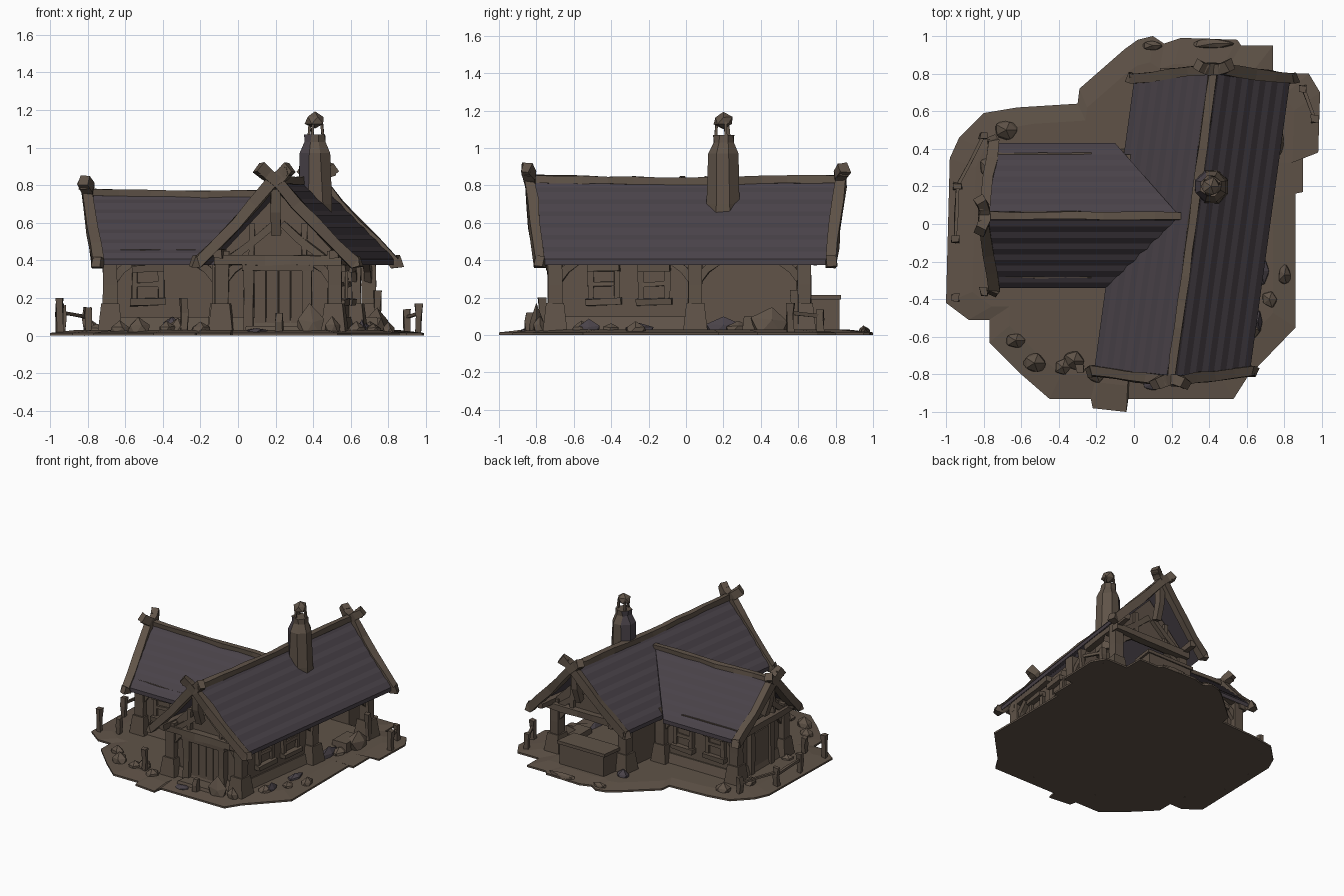
import bpy, bmesh, math, random
from mathutils import Vector

if "Cube" in bpy.data.objects:
    bpy.data.objects.remove(bpy.data.objects["Cube"])

random.seed(4)
R = random.uniform


def material(name, rgb):
    m = bpy.data.materials.new(name)
    m.diffuse_color = (*rgb, 1)
    m.use_nodes = True
    m.node_tree.nodes["Principled BSDF"].inputs["Base Color"].default_value = m.diffuse_color
    return m


BROWN = material("weathered_brown", (0.115, 0.086, 0.064))
SLATE = material("purple_slate", (0.067, 0.055, 0.066))
parts = {}


def part(name):
    return parts.setdefault(name, bmesh.new())


def loft(name, rings):
    bm = part(name)
    vs = [[bm.verts.new(p) for p in r] for r in rings]
    n = len(vs[0])
    for a, b in zip(vs, vs[1:]):
        for i in range(n):
            bm.faces.new((a[i], a[(i + 1) % n], b[(i + 1) % n], b[i]))
    bm.faces.new(vs[0][::-1])
    bm.faces.new(vs[-1])


# House frames: u across the gable, v along the ridge
def hall(u, v, z):
    return Vector((0.31 + 0.1375 * v + u, v, z))


def wing(u, v, z):
    return Vector((v, 0.045 + u, z))


def world(u, v, z):
    return Vector((u, v, z))


def box(name, f, u0, u1, v0, v1, z0, z1, t=0.0):
    def ring(z, k):
        return [f(u0 + k, v0 + k, z), f(u1 - k, v0 + k, z), f(u1 - k, v1 - k, z), f(u0 + k, v1 - k, z)]
    loft(name, [ring(z0, 0), ring(z1, t)])


def beam(name, pts, w, h=None, jit=0.004):
    """Rough hewn timber swept along a path."""
    h = h or w
    pts = [Vector(p) for p in pts]
    path = [pts[0]]
    for a, b in zip(pts, pts[1:]):
        n = max(1, int((b - a).length / 0.13))
        path += [a.lerp(b, (i + 1) / n) for i in range(n)]
    rings = []
    for i, p in enumerate(path):
        d = (path[min(i + 1, len(path) - 1)] - path[max(i - 1, 0)]).normalized()
        up = Vector((0, 0, 1)) if abs(d.z) < 0.9 else Vector((0, 1, 0))
        s = d.cross(up).normalized()
        t = s.cross(d)
        rings.append([p + s * (a * w / 2 + R(-jit, jit)) + t * (b * h / 2 + R(-jit, jit))
                      for a, b in ((-1, -1), (1, -1), (1, 1), (-1, 1))])
    loft(name, rings)


def rock(name, x, y, z, rx, ry, rz):
    bm = part(name)
    for v in bmesh.ops.create_icosphere(bm, subdivisions=1, radius=1)["verts"]:
        k = R(0.8, 1.12)
        v.co = (x + v.co.x * rx * k, y + v.co.y * ry * k, max(0.005, z + v.co.z * rz * k))


# Ribbed roof slopes; end(t) gives the v limits from ridge (0) to eave (1)
def roof(name, f, hw, zr, ze, ends):
    for s in (-1, 1):
        def ring(k):
            top = [(i / 13, 0.004 * (-1) ** i) for i in range(14)]
            low = [(t, -0.035) for t in (1, 0)]
            return [f(s * hw * t, ends(t)[k], zr + (ze - zr) * t + o) for t, o in top + low]
        loft(name, [ring(0), ring(1)])


roof("hall_roof", hall, 0.415, 0.825, 0.41, lambda t: (-0.81 + 0.04 * t, 0.81 - 0.05 * t))
roof("wing_roof", wing, 0.385, 0.755, 0.41, lambda t: (-0.77 + 0.01 * t, 0.24 - 0.34 * t))
beam("ridge_beams", [hall(0, -0.83, 0.835), hall(0, 0, 0.822), hall(0, 0.82, 0.835)], 0.045, 0.04)
beam("ridge_beams", [wing(0, -0.8, 0.765), wing(0, -0.3, 0.75), wing(0, 0.25, 0.755)], 0.04, 0.035)


# Gable: crossed barge boards with horns, tie beam, king post and braces
def gable(f, v, out, hw, zr, ze, wall):
    top = v + out * 0.025
    for s in (-1, 1):
        beam("barge_boards", [f(-s * 0.085, top + out * 0.02, zr + 0.075), f(-s * 0.04, top, zr + 0.035),
                              f(s * 0.02, top, zr - 0.01), f(s * hw * 0.5, v, (zr + ze) / 2 - 0.015),
                              f(s * hw, v - out * 0.03, ze - 0.01), f(s * (hw + 0.025), v - out * 0.02, ze)],
             0.055, 0.06, 0.006)
        beam("horn_tips", [f(-s * 0.04, top, zr + 0.045), f(-s * 0.08, top + out * 0.02, zr + 0.055)], 0.05, 0.05)
        beam("gable_braces", [f(s * 0.24, wall, ze + 0.02), f(s * 0.12, wall, ze + 0.11), f(s * 0.02, wall, ze + 0.2)], 0.04)
        beam("gable_braces", [f(s * 0.14, wall, ze + 0.01), f(s * 0.14, wall, ze + 0.2)], 0.03)
        # eave plate under the overhang
        beam("purlins", [f(s * 0.31, v, ze + 0.04), f(s * 0.31, v - out * 0.55, ze + 0.04)], 0.045)
    beam("tie_beams", [f(-0.34, wall + out * 0.01, 0.4), f(0.34, wall + out * 0.01, 0.4)], 0.06, 0.05)
    beam("king_posts", [f(0, v, zr - 0.04), f(0, v - out * 0.01, zr - 0.16), f(0, v - out * 0.05, zr - 0.28)], 0.05)


gable(hall, -0.81, -1, 0.42, 0.82, 0.395, -0.71)
gable(hall, 0.8, 1, 0.42, 0.82, 0.395, 0.66)
gable(wing, -0.775, -1, 0.39, 0.75, 0.395, -0.7)


# Plastered bodies with pointed gable ends
def body(name, f, hw, v0, v1, z0, zs, zp):
    prof = [(-hw, z0), (hw, z0), (hw, zs), (0, zp), (-hw, zs)]
    loft(name, [[f(u, v, z) for u, z in prof] for v in (v0, v1)])


body("hall_walls", hall, 0.28, -0.69, 0.08, 0.0, 0.46, 0.76)
body("porch_gable_wall", hall, 0.29, 0.60, 0.65, 0.4, 0.46, 0.76)
body("wing_walls", wing, 0.28, -0.67, 0.05, 0.0, 0.44, 0.69)
box("porch_side_wall", hall, -0.3, -0.25, 0.08, 0.63, 0, 0.48)
box("porch_floor", hall, -0.3, 0.3, 0.05, 0.66, 0, 0.06)

# Stone footing that flares at the ground
box("footing", hall, -0.32, 0.32, -0.73, 0.1, 0, 0.1, 0.03)
box("footing", wing, -0.32, 0.32, -0.71, 0.05, 0, 0.1, 0.03)


# Posts on tapered stone plinths with diagonal knee braces
def post(f, u, v, du=0, dvs=()):
    box("plinths", f, u - 0.068, u + 0.068, v - 0.068, v + 0.068, 0, 0.17, 0.02)
    beam("posts", [f(u, v, 0.1), f(u, v, 0.27), f(u, v, 0.45)], 0.075)
    if du:
        beam("knee_braces", [f(u, v, 0.27), f(u + du * 0.06, v, 0.35), f(u + du * 0.13, v, 0.4)], 0.04)
    for dv in dvs:
        beam("knee_braces", [f(u, v, 0.27), f(u, v + dv * 0.06, 0.35), f(u, v + dv * 0.13, 0.4)], 0.04)


for s in (-1, 1):
    post(hall, s * 0.3, -0.7, -s, (1,))
    post(hall, s * 0.3, 0.63, -s, (-1,))
    post(wing, s * 0.29, -0.68, -s, (1,))
post(hall, 0.3, 0.05, 0, (-1, 1))
post(wing, -0.29, -0.1, 0, (-1,))
post(wing, 0.29, -0.03, 0, (-1,))


# Windows: slab pane, crooked frame, mullion and deep sill
def window(f, u, v, s):
    x = u + s * 0.015
    box("window_panes", f, u - 0.012, u + 0.012, v - 0.07, v + 0.07, 0.18, 0.36)
    for z, w in ((0.175, 0.095), (0.355, 0.085)):
        beam("window_frames", [f(x + s * 0.01, v - w, z), f(x + s * 0.01, v + w, z + 0.006)], 0.055, 0.035)
    for k in (-1, 1):
        beam("window_frames", [f(x, v + k * 0.07, 0.17), f(x, v + k * 0.07, 0.36)], 0.03)
    beam("window_frames", [f(x, v - 0.06, 0.27), f(x, v + 0.06, 0.275)], 0.025)


for v in (-0.44, -0.17):
    window(hall, 0.28, v, 1)
window(wing, -0.28, -0.48, -1)
for v in (-0.5, -0.22):
    window(wing, 0.28, v, 1)
window(hall, -0.28, -0.47, -1)

# Front door with frame and step
for i in range(4):
    box("door_planks", hall, -0.125 + i * 0.065, -0.065 + i * 0.065, -0.71, -0.68, 0.04, 0.36)
for s in (-1, 1):
    beam("door_frame", [hall(s * 0.155, -0.715, 0.02), hall(s * 0.155, -0.715, 0.38)], 0.05)
beam("door_frame", [hall(-0.19, -0.72, 0.37), hall(0.19, -0.72, 0.37)], 0.05)
box("door_step", hall, -0.17, 0.17, -0.83, -0.7, 0, 0.05, 0.015)
# Door on the wing gable
box("wing_door", wing, -0.1, 0.1, -0.69, -0.66, 0.04, 0.33)
for s in (-1, 1):
    beam("wing_door_frame", [wing(s * 0.12, -0.69, 0.02), wing(s * 0.12, -0.69, 0.39)], 0.045)

# Chimney shaft with broken pot and cap
cx, cy = 0.41, 0.2
prof = [(0.085, 0.5), (0.085, 0.7), (0.075, 0.97), (0.05, 1.03), (0.05, 1.07)]
loft("chimney", [[(cx + math.cos(a) * r * 1.15 + R(-.005, .005), cy + math.sin(a) * r * 1.15 + R(-.005, .005), z)
                  for a in [math.radians(d) for d in (22, 68, 112, 158, 202, 248, 292, 338)]] for r, z in prof])
for a in (0.3, 2.4, 4.4):
    beam("chimney_cap_struts", [(cx + 0.045 * math.cos(a), cy + 0.045 * math.sin(a), 1.05),
                                (cx + 0.035 * math.cos(a), cy + 0.035 * math.sin(a), 1.14)], 0.014, jit=0.002)
rock("chimney_cap", cx, cy, 1.147, 0.056, 0.056, 0.042)

# Trough at the back and bench at the side
box("back_trough", hall, -0.27, 0.12, 0.66, 0.82, 0, 0.19)
box("back_trough_lid", hall, -0.285, 0.135, 0.65, 0.83, 0.19, 0.215)
box("side_bench", world, 0.61, 0.75, 0.3, 0.5, 0.02, 0.1, 0.01)

# Ground slab
outline = [(-1, -.42), (-.98, .35), (-.93, .46), (-.8, .59), (-.62, .62), (-.3, .64), (-.29, .72), (-.05, .93),
           (.02, .98), (.1, 1), (.16, .96), (.25, .99), (.55, .98), (.57, .95), (.74, .95), (.74, .8), (.93, .8),
           (.99, .7), (.98, .38), (.9, .38), (.9, .17), (.86, .17), (.86, -.55), (.6, -.82), (.53, -.93),
           (-.03, -.93), (-.04, -1), (-.22, -.98), (-.23, -.93), (-.45, -.93), (-.6, -.8), (-.77, -.63),
           (-.77, -.51), (-.88, -.51)]
loft("ground", [[(x * k, y * k, z) for x, y in outline] for k, z in ((1, 0), (1, 0.014), (0.86, 0.03))])

# Fence stakes and rails
def stake(x, y, h):
    beam("fence_stakes", [(x, y, 0), (x + R(-.01, .01), y, h * 0.6), (x, y, h)], 0.036, jit=0.007)


for x, y, h in ((-.95, -.39, .2), (-.95, -.08, .17), (-.94, .2, .16), (-.8, .47, .15), (-.8, -.36, .15), (.96, .56, .17),
                (.9, .72, .14), (-.29, -.77, .2), (.22, -.84, .12), (.74, .58, .24)):
    stake(x, y, h)
for a, b in (((-.95, -.08, .12), (-.94, .2, .1)), ((-.94, .2, .12), (-.8, .47, .1)), ((.96, .56, .12), (.9, .72, .1))):
    beam("fence_rails", [a, b], 0.018, jit=0.003)

# Boulders around the house
for x, y, rx, ry, rz in ((-.63, -.62, .06, .05, .06), (-.53, -.74, .07, .06, .09), (-.38, -.76, .05, .05, .06),
                         (-.32, -.73, .06, .06, .08), (.38, -.8, .08, .05, .14), (.5, -.78, .05, .04, .08),
                         (.63, -.56, .06, .06, .06), (.72, -.4, .05, .05, .05), (.8, -.27, .04, .06, .05),
                         (.74, .46, .07, .12, .15), (.7, .28, .05, .08, .06), (-.68, .5, .08, .06, .07),
                         (-.2, -.8, .06, .05, .06), (.1, .95, .06, .03, .03), (.42, .96, .12, .03, .03),
                         (-.78, .3, .05, .06, .07), (-.75, -.2, .06, .05, .05)):
    rock("boulders", x, y, 0.02, rx, ry, rz)
# Slate rubble fallen from the roof
for x, y, rx, ry, rz in ((.66, .2, .04, .1, .08), (.68, -.25, .04, .09, .05), (.66, -.52, .03, .06, .06),
                         (-.35, -.29, .06, .04, .1), (.1, -.85, .07, .04, .02), (.05, .72, .06, .05, .06)):
    rock("slate_rubble", x, y, 0.02, rx, ry, rz)

# Turn every part into an object and colour it
for name, bm in parts.items():
    bmesh.ops.recalc_face_normals(bm, faces=bm.faces)
    slate = name in ("hall_roof", "wing_roof", "slate_rubble")
    for f in bm.faces:
        f.smooth = False
        f.material_index = int(slate or (name == "chimney" and f.normal.x < -0.5))
    me = bpy.data.meshes.new(name)
    bm.to_mesh(me)
    bm.free()
    me.materials.append(BROWN)
    me.materials.append(SLATE)
    bpy.context.collection.objects.link(bpy.data.objects.new(name, me))
